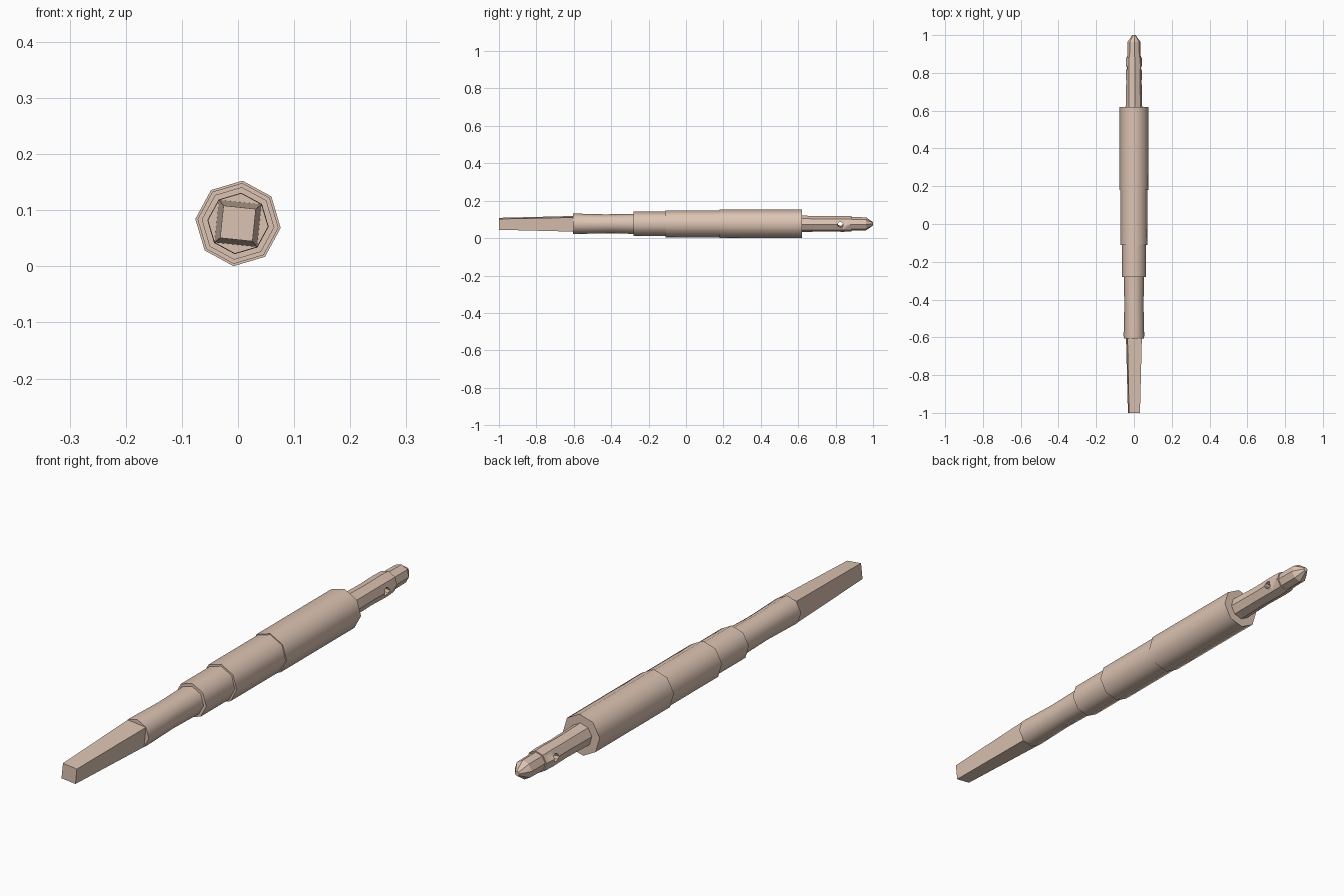
import bpy, bmesh
from math import cos, sin, pi, radians, sqrt
from mathutils import Matrix

if "Cube" in bpy.data.objects:
    bpy.data.objects.remove(bpy.data.objects["Cube"])

ZC = 0.0765          # height of the long axis
TWIST = radians(-6)  # slight roll of the whole tool

mat = bpy.data.materials.new("tan")
mat.diffuse_color = (0.72, 0.55, 0.45, 1)
mat.use_nodes = True
mat.node_tree.nodes["Principled BSDF"].inputs["Base Color"].default_value = mat.diffuse_color


def lathe(name, profile, sides, phase=0.0, angle=46):
    """Loft a regular polygon along y through (y, radius) stations."""
    bm = bmesh.new()
    rings = []
    for y, r in profile:
        rings.append([bm.verts.new((r * cos(TWIST + phase + 2 * pi * k / sides), y,
                                    ZC + r * sin(TWIST + phase + 2 * pi * k / sides)))
                      for k in range(sides)])
    for a, b in zip(rings, rings[1:]):
        for k in range(sides):
            j = (k + 1) % sides
            bm.faces.new((a[k], a[j], b[j], b[k]))
    bm.faces.new(rings[0])
    bm.faces.new(rings[-1])
    bmesh.ops.recalc_face_normals(bm, faces=bm.faces)
    me = bpy.data.meshes.new(name)
    bm.to_mesh(me)
    bm.free()
    ob = bpy.data.objects.new(name, me)
    bpy.context.collection.objects.link(ob)
    me.materials.append(mat)
    bpy.ops.object.select_all(action='DESELECT')
    ob.select_set(True)
    bpy.context.view_layer.objects.active = ob
    bpy.ops.object.shade_smooth_by_angle(angle=radians(angle))
    return ob


# stepped octagonal handle with a slightly waisted neck
lathe("handle", [(-0.605, 0.054), (-0.59, 0.055), (-0.43, 0.051), (-0.28, 0.054),
                 (-0.28, 0.065), (-0.11, 0.065), (-0.11, 0.0725), (0.18, 0.0725),
                 (0.18, 0.0765), (0.62, 0.0765)], 8)

# tapered square shank
lathe("square_shank", [(-1.0, 0.029 * sqrt(2)), (-0.605, 0.038 * sqrt(2))], 4, pi / 4)

# pin with a pointed end
pin = lathe("pin", [(0.62, 0.044), (0.75, 0.041), (0.84, 0.043), (0.885, 0.041),
                    (0.885, 0.036), (0.963, 0.035), (1.0, 0.009)], 8, angle=30)

# cross hole through the pin
bpy.ops.mesh.primitive_cylinder_add(vertices=8, radius=0.015, depth=0.2)
hole = bpy.context.object
hole.name = "hole_cutter"
hole.matrix_world = (Matrix.Translation((0, 0.825, ZC))
                     @ Matrix.Rotation(pi / 2 - TWIST, 4, 'Y'))
hole.hide_render = True
hole.hide_set(True)
cut = pin.modifiers.new("cross_hole", 'BOOLEAN')
cut.operation = 'DIFFERENCE'
cut.solver = 'EXACT'
cut.object = hole
